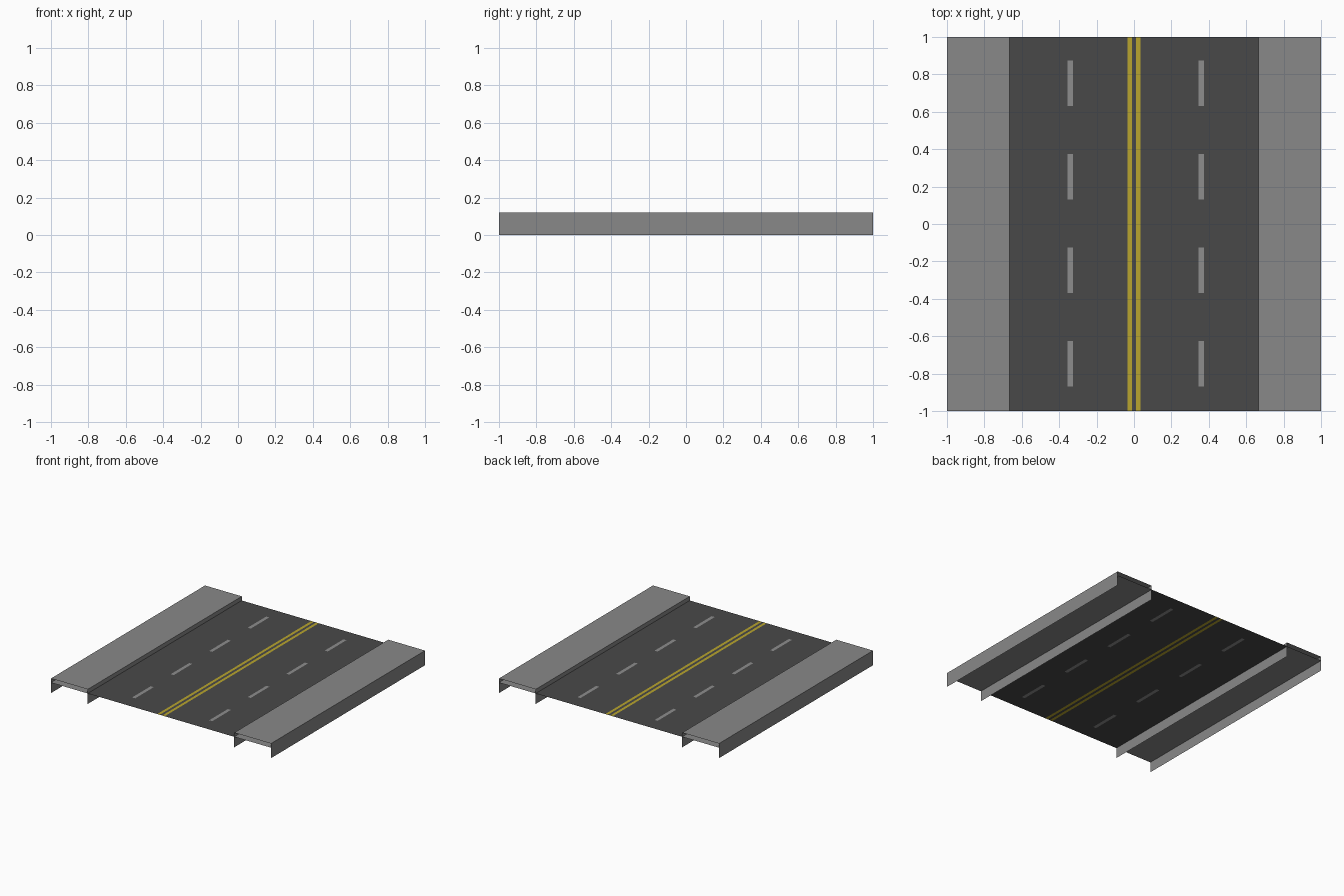
import bpy, bmesh

if "Cube" in bpy.data.objects:
    bpy.data.objects.remove(bpy.data.objects["Cube"])

CURB_X = 0.666      # inner edge of the sidewalks
TOP_Z = 0.12        # sidewalk surface
ROAD_Z = 0.086      # road surface and sidewalk underside


def material(name, r, g, b):
    def lin(c):
        c /= 255
        return c / 12.92 if c <= 0.04045 else ((c + 0.055) / 1.055) ** 2.4
    m = bpy.data.materials.new(name)
    m.diffuse_color = (lin(r), lin(g), lin(b), 1)
    m.use_nodes = True
    m.node_tree.nodes["Principled BSDF"].inputs["Base Color"].default_value = m.diffuse_color
    return m


concrete = material("concrete grey", 136, 136, 136)
asphalt = material("dark asphalt", 73, 73, 73)
yellow = material("yellow paint", 184, 165, 46)
white = material("faded white paint", 141, 141, 141)


def finish(name, bm, mats):
    mesh = bpy.data.meshes.new(name)
    bm.to_mesh(mesh)
    bm.free()
    for m in mats:
        mesh.materials.append(m)
    obj = bpy.data.objects.new(name, mesh)
    bpy.context.collection.objects.link(obj)
    return obj


def strip(name, a, b, mat):
    """Open sheet along y between two (x, z) profile points."""
    bm = bmesh.new()
    pts = [(a[0], -1, a[1]), (b[0], -1, b[1]), (b[0], 1, b[1]), (a[0], 1, a[1])]
    bm.faces.new([bm.verts.new(p) for p in pts])
    return finish(name, bm, [mat])


# Road sheet, with the lane markings cut in as their own faces
line_bands = [(-0.034, -0.011), (0.011, 0.034)]
dash_bands = [(-0.355, -0.327), (0.346, 0.374)]
dash_rows = [(c - 0.121, c + 0.121) for c in (-0.747, -0.247, 0.253, 0.753)]


def inside(v, bands):
    return any(lo < v < hi for lo, hi in bands)


xs = sorted([-CURB_X, CURB_X] + [v for band in line_bands + dash_bands for v in band])
ys = sorted([-1, 1] + [v for row in dash_rows for v in row])
bm = bmesh.new()
grid = [[bm.verts.new((x, y, ROAD_Z)) for y in ys] for x in xs]
for i in range(len(xs) - 1):
    for j in range(len(ys) - 1):
        f = bm.faces.new((grid[i][j], grid[i + 1][j], grid[i + 1][j + 1], grid[i][j + 1]))
        c = f.calc_center_median()
        if inside(c.x, line_bands):
            f.material_index = 1
        elif inside(c.x, dash_bands) and inside(c.y, dash_rows):
            f.material_index = 2
finish("road", bm, [asphalt, yellow, white])

# Sidewalks: open-ended hollow slabs with a skirt down to the ground on both edges
for side, s in (("left", -1), ("right", 1)):
    def sheet(part, a, b):
        p, q = (a[0] * s, a[1]), (b[0] * s, b[1])
        if s < 0:
            p, q = q, p      # keep normals mirrored correctly
        strip(f"{side}_{part}", p, q, concrete)

    sheet("sidewalk_top", (CURB_X, TOP_Z), (1, TOP_Z))
    sheet("sidewalk_underside", (1, ROAD_Z), (CURB_X, ROAD_Z))
    sheet("outer_wall", (1, TOP_Z), (1, 0))
    sheet("curb_wall", (CURB_X, 0), (CURB_X, TOP_Z))
